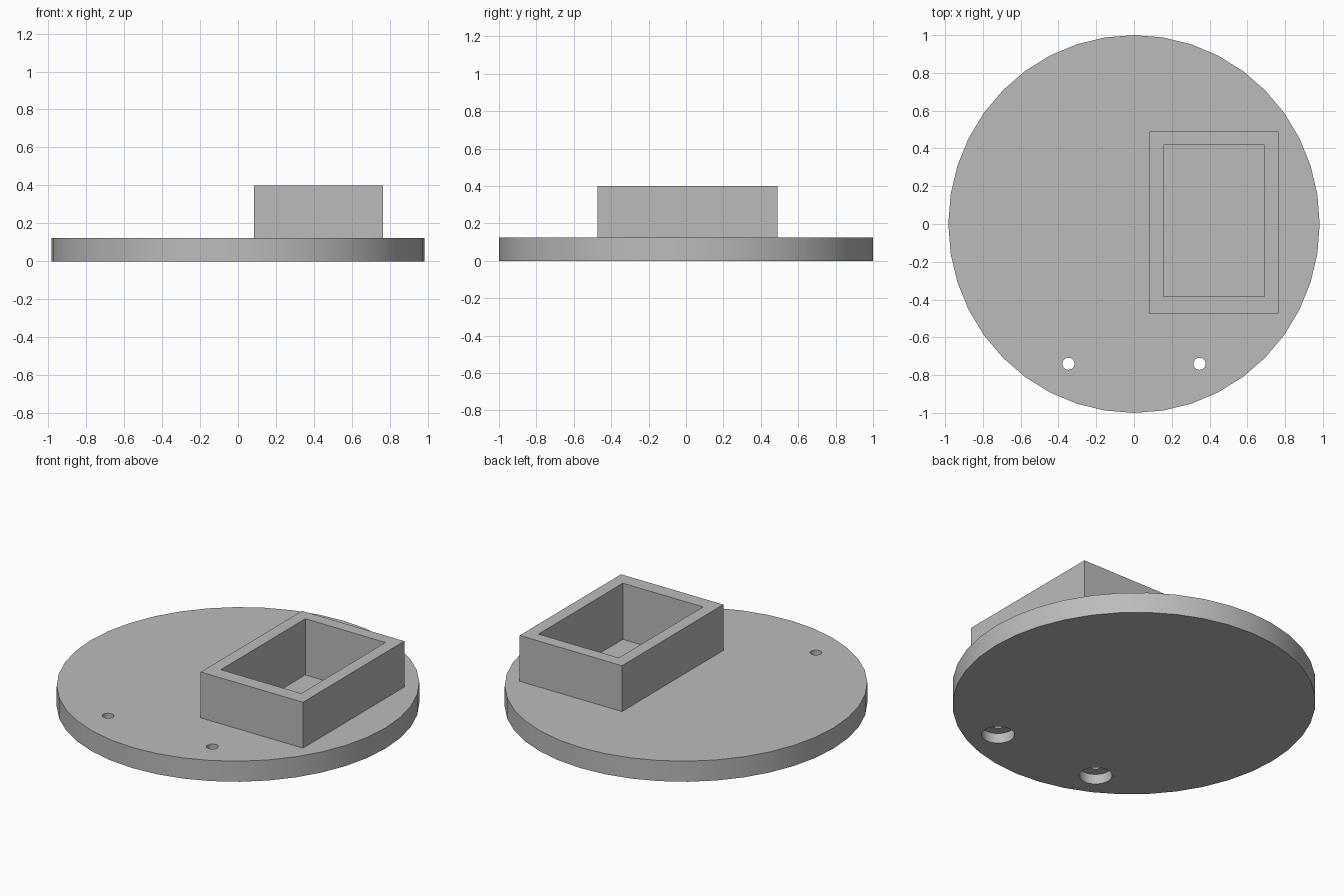
import bpy
import math

cube = bpy.data.objects.get("Cube")
if cube:
    bpy.data.objects.remove(cube, do_unlink=True)

grey = bpy.data.materials.new("plain_grey")
grey.use_nodes = True
grey.diffuse_color = (0.5, 0.5, 0.5, 1)
grey.node_tree.nodes["Principled BSDF"].inputs["Base Color"].default_value = (0.5, 0.5, 0.5, 1)

PLATE_TOP = 0.124
POCKET_FLOOR = 0.062
RIM_TOP = 0.4


def finish(obj, name, size):
    obj.name = name
    obj.scale = size
    bpy.ops.object.transform_apply(location=False, rotation=False, scale=True)
    obj.data.materials.append(grey)
    return obj


def cylinder(name, x, y, z0, z1, rx, ry, sides):
    bpy.ops.mesh.primitive_cylinder_add(vertices=sides, radius=1, depth=1,
                                        location=(x, y, (z0 + z1) / 2))
    return finish(bpy.context.object, name, (rx, ry, z1 - z0))


def block(name, x0, x1, y0, y1, z0, z1):
    bpy.ops.mesh.primitive_cube_add(
        size=1, location=((x0 + x1) / 2, (y0 + y1) / 2, (z0 + z1) / 2))
    return finish(bpy.context.object, name, (x1 - x0, y1 - y0, z1 - z0))


def combine(target, tool, operation):
    bpy.ops.object.select_all(action='DESELECT')
    target.select_set(True)
    bpy.context.view_layer.objects.active = target
    mod = target.modifiers.new(operation.lower(), 'BOOLEAN')
    mod.operation = operation
    mod.solver = 'EXACT'
    mod.object = tool
    bpy.ops.object.modifier_apply(modifier=mod.name)
    bpy.data.objects.remove(tool, do_unlink=True)


# Round plate with the offset box fused onto it
plate = cylinder("round_plate_with_box", 0, 0, 0, PLATE_TOP, 0.983, 1.0, 40)
box = block("box_body", 0.083, 0.764, -0.473, 0.49, 0.03, RIM_TOP)
combine(plate, box, 'UNION')

# Open pocket, sunk partway into the plate
pocket = block("pocket_cutter", 0.156, 0.69, -0.385, 0.417, POCKET_FLOOR, RIM_TOP + 0.1)
combine(plate, pocket, 'DIFFERENCE')

# Two screw holes, counterbored from below
for x in (-0.347, 0.347):
    hole = cylinder("hole_cutter", x, -0.74, -0.1, 0.3, 0.032, 0.032, 24)
    combine(plate, hole, 'DIFFERENCE')
    bore = cylinder("counterbore_cutter", x, -0.74, -0.1, 0.06, 0.09, 0.09, 32)
    combine(plate, bore, 'DIFFERENCE')

# Smooth rim and holes, crisp edges elsewhere
plate.select_set(True)
bpy.context.view_layer.objects.active = plate
bpy.ops.object.shade_smooth_by_angle(angle=math.radians(30))
